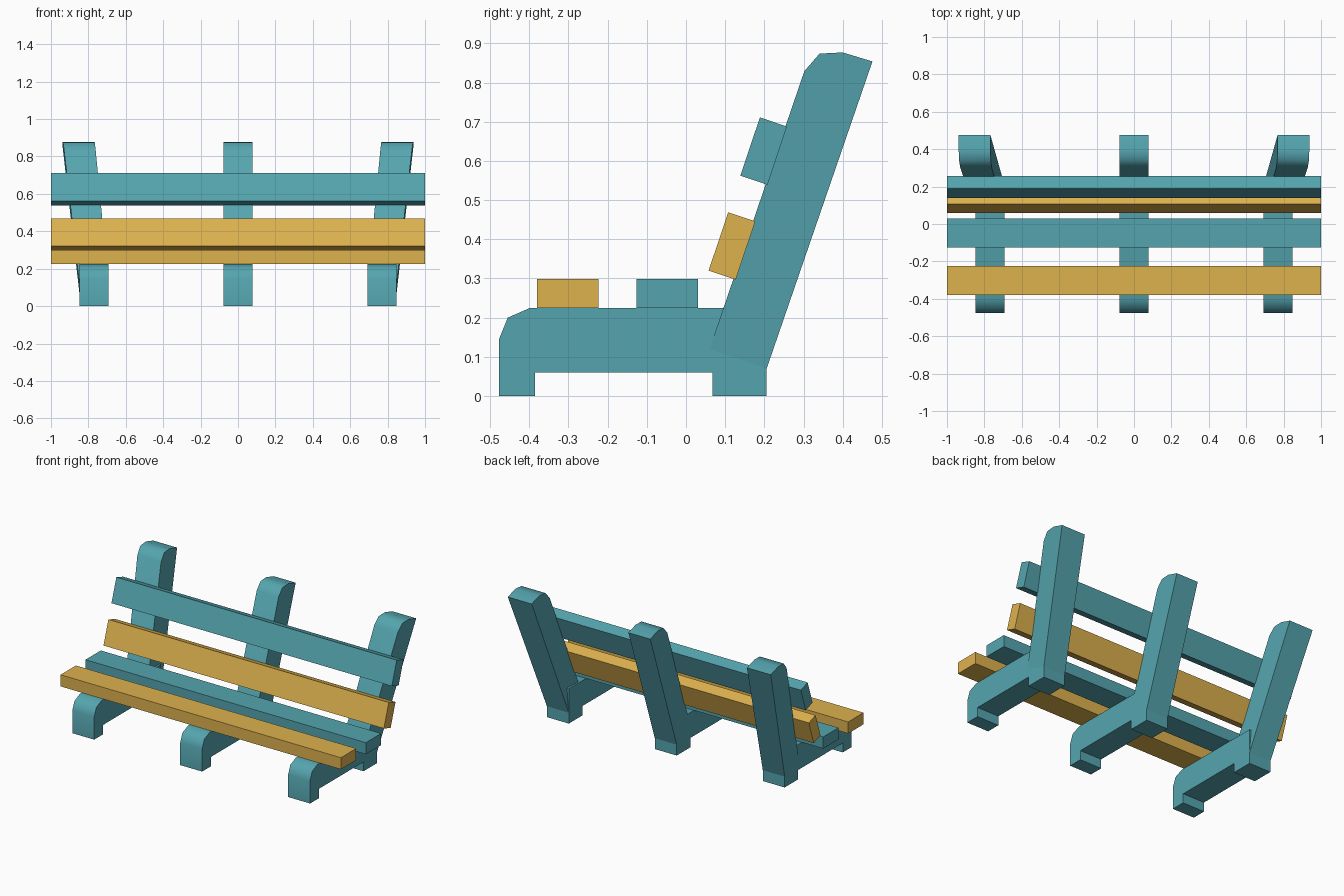
import bpy, bmesh, math

if "Cube" in bpy.data.objects:
    bpy.data.objects.remove(bpy.data.objects["Cube"])


def material(name, colour):
    m = bpy.data.materials.new(name)
    m.diffuse_color = (*colour, 1)
    m.use_nodes = True
    m.node_tree.nodes["Principled BSDF"].inputs["Base Color"].default_value = m.diffuse_color
    return m


teal = material("teal paint", (0.091, 0.376, 0.429))
gold = material("gold paint", (0.73, 0.445, 0.076))


def extrude(name, profile, span, mat, smooth=False):
    """Extrude a (y, z) profile between the x limits given by span(y, z)."""
    bm = bmesh.new()
    left = [bm.verts.new((span(y, z)[0], y, z)) for y, z in profile]
    right = [bm.verts.new((span(y, z)[1], y, z)) for y, z in profile]
    bm.faces.new(left)
    bm.faces.new(right[::-1])
    n = len(profile)
    for i in range(n):
        j = (i + 1) % n
        bm.faces.new((left[i], right[i], right[j], left[j]))
    bmesh.ops.recalc_face_normals(bm, faces=bm.faces[:])
    me = bpy.data.meshes.new(name)
    bm.to_mesh(me)
    bm.free()
    me.materials.append(mat)
    ob = bpy.data.objects.new(name, me)
    bpy.context.collection.objects.link(ob)
    if smooth:
        bpy.ops.object.select_all(action='DESELECT')
        ob.select_set(True)
        bpy.context.view_layer.objects.active = ob
        bpy.ops.object.shade_smooth_by_angle(angle=math.radians(50))
    return ob


# Side profiles of the foot beam and the leaning post
foot = [(-0.477, 0), (-0.386, 0), (-0.386, 0.06), (0.068, 0.06), (0.068, 0),
        (0.206, 0), (0.206, 0.224), (-0.40, 0.224), (-0.455, 0.2), (-0.477, 0.146)]
post = [(0.06, 0.12), (0.206, 0.07), (0.476, 0.854), (0.40, 0.877),
        (0.341, 0.874), (0.302, 0.829)]


def along(y, z):
    """Fraction of the way up the leaning post."""
    return ((y - 0.06) * 0.325 + (z - 0.12) * 0.946) / 0.83


# Three supports; the outer posts splay sideways
for label, side in (("left", -1), ("middle", 0), ("right", 1)):
    def foot_span(y, z):
        return sorted((side * 0.77 - 0.078, side * 0.77 + 0.078))

    def post_span(y, z):
        if side == 0:
            return -0.078, 0.078
        t = along(y, z)
        return sorted((side * (0.692 + 0.076 * t), side * (0.848 + 0.09 * t)))

    extrude(label + "_foot", foot, foot_span, teal, True)
    extrude(label + "_post", post, post_span, teal, True)


def slat(name, y, z, width, thick, lean, mat):
    """Plank starting at its lower front corner; lean is measured from the y axis."""
    a = (math.cos(lean), math.sin(lean))
    b = (-a[1], a[0])
    p = [(y + a[0] * u + b[0] * v, z + a[1] * u + b[1] * v)
         for u, v in ((0, 0), (width, 0), (width, thick), (0, thick))]
    extrude(name, p, lambda y, z: (-1, 1), mat)


# Seat planks
slat("front_seat_slat", -0.38, 0.224, 0.156, 0.075, 0, gold)
slat("rear_seat_slat", -0.126, 0.224, 0.156, 0.075, 0, teal)

# Backrest planks, flat against the posts
lean = math.radians(71.5)
slat("lower_back_slat", 0.127, 0.297, 0.157, 0.073, lean, gold)
slat("upper_back_slat", 0.208, 0.539, 0.157, 0.073, lean, teal)
